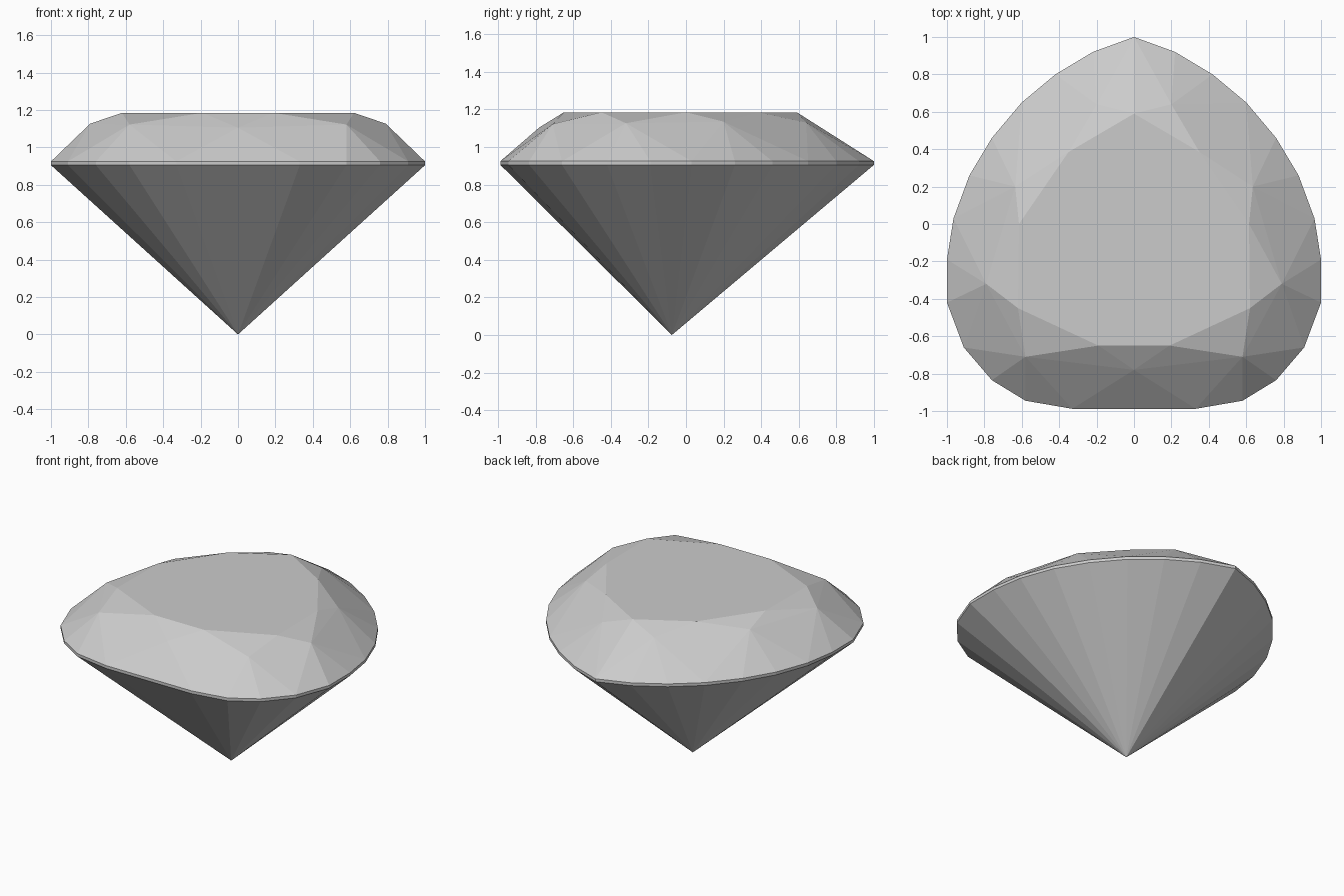
import bpy
import bmesh

cube = bpy.data.objects.get("Cube")
if cube:
    bpy.data.objects.remove(cube, do_unlink=True)

GIRDLE_LOW, GIRDLE_HIGH, TABLE = 0.905, 0.925, 1.185

# Pear outline of the girdle, right half from the tip to the blunt end
outline = [(0, 1), (0.22, 0.92), (0.42, 0.8), (0.6, 0.65), (0.76, 0.46),
           (0.88, 0.26), (0.965, 0.03), (1, -0.19), (1, -0.42),
           (0.91, -0.66), (0.76, -0.835), (0.58, -0.945), (0.33, -0.988)]
# Corners of the flat table
table = [(0, 0.59), (0.35, 0.385), (0.615, 0), (0.62, -0.45), (0.19, -0.65)]
# Outer tips of the star facets between table and girdle
stars = [(0.2, 0.64, 1.13), (0.635, 0.2, 1.135), (0.79, -0.32, 1.127),
         (0.58, -0.71, 1.122), (0, -0.78, 1.105)]
culet = (0, -0.075, 0)


def mirrored(points):
    """Points plus their mirror images across x = 0."""
    return points + [(-p[0], *p[1:]) for p in points if p[0] > 0]


def at_height(points, z):
    return [(x, y, z) for x, y in points]


# A cut gem is convex, so its facets are the hull of its corner points
corners = (at_height(mirrored(outline), GIRDLE_LOW)
           + at_height(mirrored(outline), GIRDLE_HIGH)
           + at_height(mirrored(table), TABLE)
           + mirrored(stars) + [culet])
bm = bmesh.new()
for co in corners:
    bm.verts.new(co)
bmesh.ops.convex_hull(bm, input=bm.verts)
bmesh.ops.dissolve_limit(bm, angle_limit=0.01, verts=bm.verts, edges=bm.edges)
bmesh.ops.recalc_face_normals(bm, faces=bm.faces)

mesh = bpy.data.meshes.new("pear_cut_gem")
bm.to_mesh(mesh)
bm.free()

# Single pale grey colour
grey = bpy.data.materials.new("pale_grey")
grey.use_nodes = True
colour = (0.6, 0.6, 0.6, 1)
grey.diffuse_color = colour
for node in grey.node_tree.nodes:
    if node.type == "BSDF_PRINCIPLED":
        node.inputs["Base Color"].default_value = colour
mesh.materials.append(grey)

gem = bpy.data.objects.new("pear_cut_gem", mesh)
bpy.context.collection.objects.link(gem)
